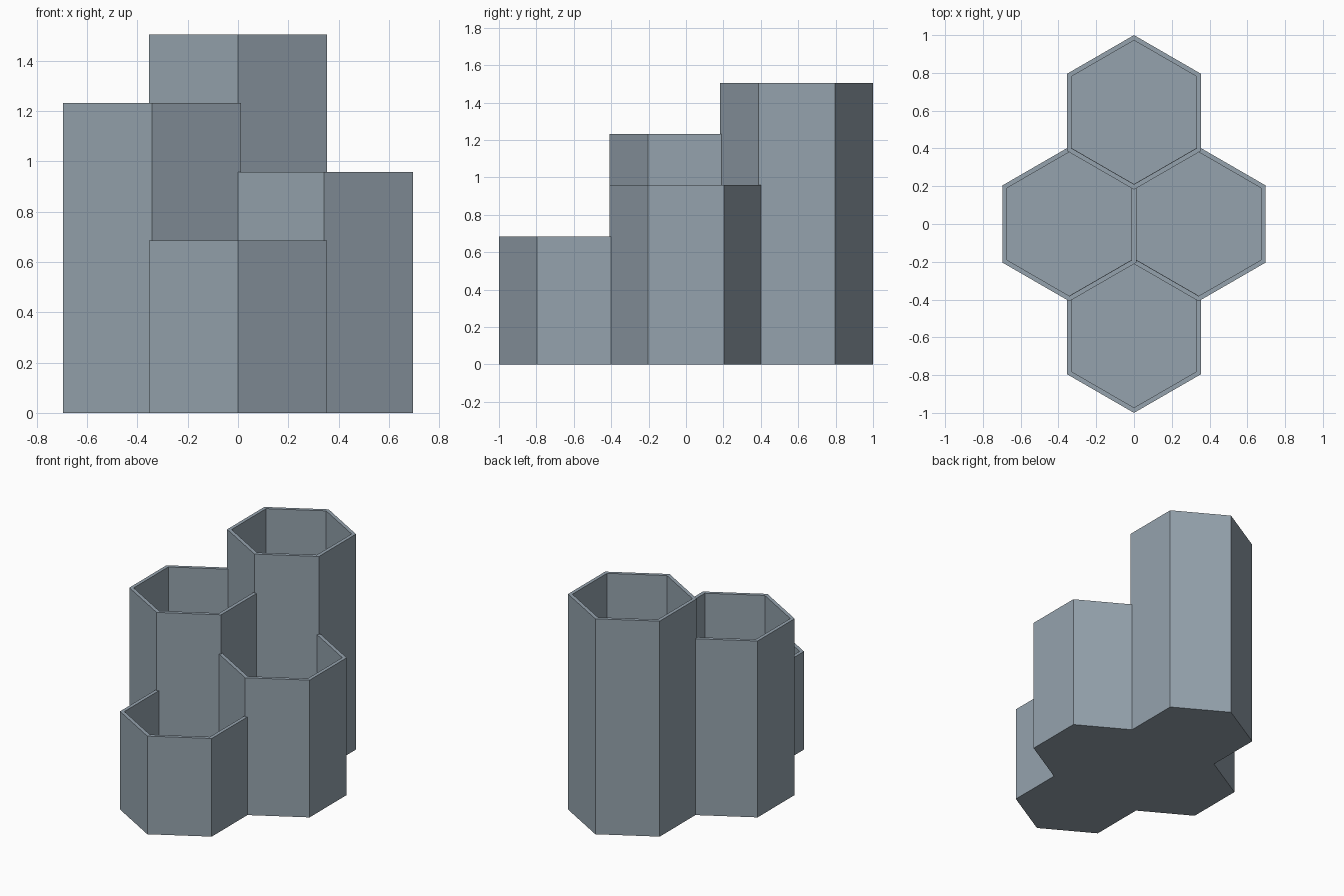
import bpy, bmesh, math

if "Cube" in bpy.data.objects:
    bpy.data.objects.remove(bpy.data.objects["Cube"])

R_OUT, R_IN, FLOOR = 0.409, 0.381, 0.03
DX, DY = 0.342, 0.591

# Single slate grey finish
grey = bpy.data.materials.new("slate_grey")
grey.diffuse_color = (0.30, 0.365, 0.42, 1)
grey.use_nodes = True
grey.node_tree.nodes["Principled BSDF"].inputs["Base Color"].default_value = grey.diffuse_color


def hex_ring(bm, cx, cy, radius, z):
    return [bm.verts.new((cx + radius * math.sin(i * math.pi / 3),
                          cy + radius * math.cos(i * math.pi / 3), z))
            for i in range(6)]


def hex_cup(name, cx, cy, height):
    """Open hexagonal cup with a thin wall and a closed base."""
    bm = bmesh.new()
    rings = [hex_ring(bm, cx, cy, R_OUT, 0), hex_ring(bm, cx, cy, R_OUT, height),
             hex_ring(bm, cx, cy, R_IN, height), hex_ring(bm, cx, cy, R_IN, FLOOR)]
    bm.faces.new(rings[0])
    for lower, upper in zip(rings, rings[1:]):
        for i in range(6):
            j = (i + 1) % 6
            bm.faces.new((lower[i], lower[j], upper[j], upper[i]))
    bm.faces.new(rings[-1])
    bmesh.ops.recalc_face_normals(bm, faces=bm.faces)
    mesh = bpy.data.meshes.new(name)
    bm.to_mesh(mesh)
    bm.free()
    mesh.materials.append(grey)
    bpy.context.collection.objects.link(bpy.data.objects.new(name, mesh))


# Four stepped cups sharing their walls
hex_cup("front_cup", 0, -DY, 0.685)
hex_cup("right_cup", DX, 0, 0.958)
hex_cup("left_cup", -DX, 0, 1.231)
hex_cup("back_cup", 0, DY, 1.504)
